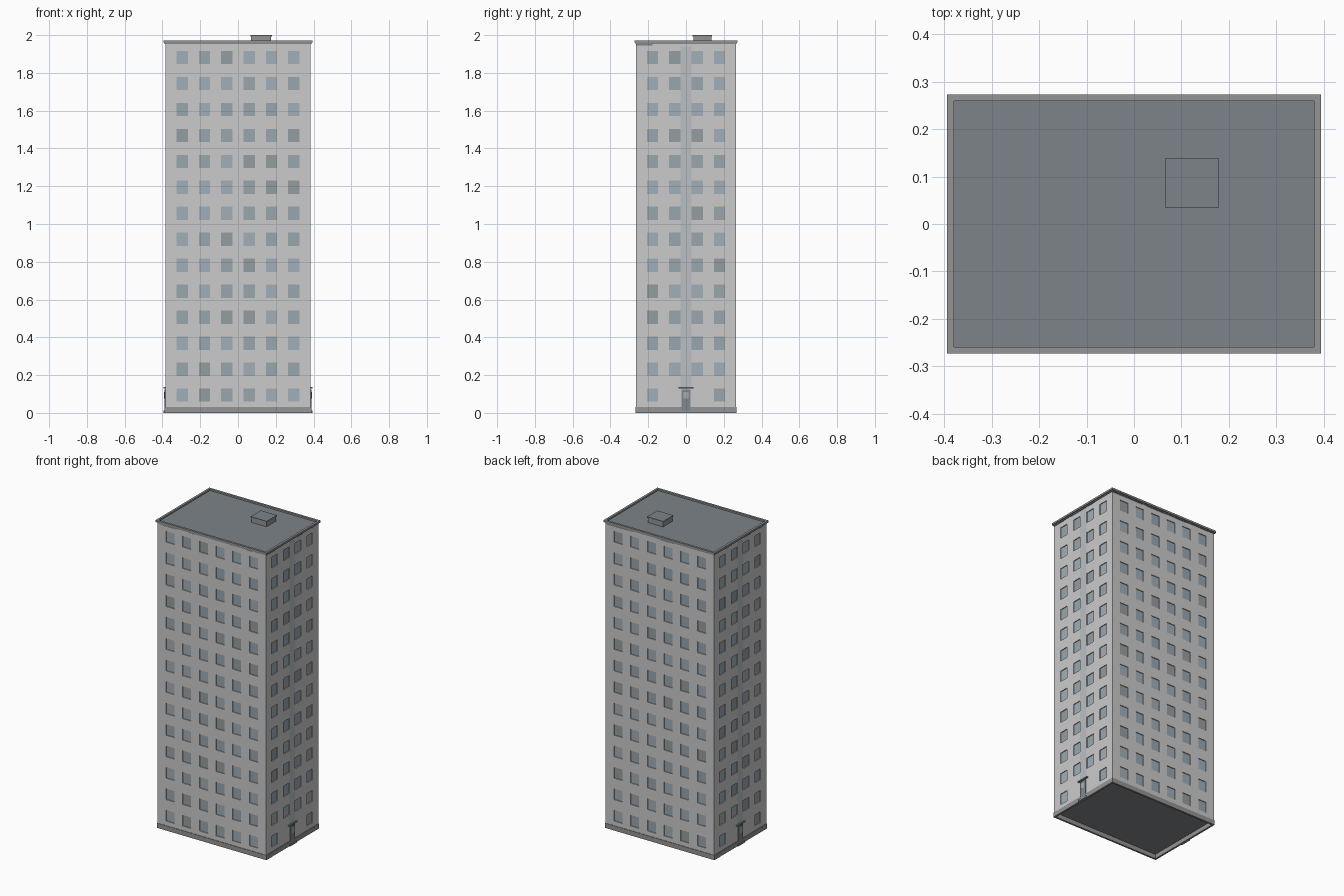
import bpy, bmesh, random
from math import pi
from mathutils import Matrix

if "Cube" in bpy.data.objects:
    bpy.data.objects.remove(bpy.data.objects["Cube"])

random.seed(4)
WX, WY, ROOF = 0.384, 0.264, 1.957
COLS = [0.0592 * k for k in (-5, -3, -1, 1, 3, 5)]
ROWS = [0.094 + 0.1375 * i for i in range(14)]
HW, HH, DEPTH = 0.030, 0.035, 0.005


def material(name, rgb):
    m = bpy.data.materials.new(name)
    m.diffuse_color = (*rgb, 1)
    m.use_nodes = True
    m.node_tree.nodes["Principled BSDF"].inputs["Base Color"].default_value = m.diffuse_color
    return m


wall = material("wall_grey", (0.62, 0.61, 0.60))
panes = [material("pane_%d" % i, c) for i, c in enumerate(
    [(0.36, 0.43, 0.48), (0.32, 0.38, 0.43), (0.30, 0.34, 0.36)])]
strip_mat = material("stair_strip", (0.50, 0.53, 0.55))
dark = material("dark_trim", (0.24, 0.25, 0.26))
roof_mat = material("roof_felt", (0.20, 0.23, 0.25))
base_mat = material("plinth_grey", (0.30, 0.30, 0.30))
door_mat = material("door_grey", (0.20, 0.25, 0.28))


def finish(name, bm, mats):
    me = bpy.data.meshes.new(name)
    bm.to_mesh(me)
    bm.free()
    for m in mats:
        me.materials.append(m)
    ob = bpy.data.objects.new(name, me)
    bpy.context.collection.objects.link(ob)
    return ob


def box(name, x, y, z, mat):
    bm = bmesh.new()
    size = [b - a for a, b in (x, y, z)]
    mid = [(a + b) / 2 for a, b in (x, y, z)]
    bmesh.ops.create_cube(bm, size=1, matrix=Matrix.Translation(mid) @ Matrix.Diagonal((*size, 1)))
    return finish(name, bm, [mat])


def ring(name, ox, oy, t, z0, z1, mat):
    # rectangular frame, open in the middle
    bm = bmesh.new()
    loops = []
    for x, y, z in ((ox, oy, z0), (ox, oy, z1), (ox - t, oy - t, z1), (ox - t, oy - t, z0)):
        loops.append([bm.verts.new((sx * x, sy * y, z)) for sx, sy in ((-1, -1), (1, -1), (1, 1), (-1, 1))])
    for k in range(4):
        a, b = loops[k], loops[(k + 1) % 4]
        for i in range(4):
            j = (i + 1) % 4
            bm.faces.new((a[i], a[j], b[j], b[i]))
    bmesh.ops.recalc_face_normals(bm, faces=bm.faces)
    return finish(name, bm, [mat])


def facade(name, half, dist, cols, turn, skip_inner):
    # wall grid whose window cells are pushed inwards
    us = [-half] + [c + s * HW for c in cols for s in (-1, 1)] + [half]
    zs = [0.0] + [r + s * HH for r in ROWS for s in (-1, 1)] + [ROOF]
    bm = bmesh.new()
    v = [[bm.verts.new((u, -dist, z)) for z in zs] for u in us]
    windows = []
    for i in range(len(us) - 1):
        for j in range(len(zs) - 1):
            f = bm.faces.new((v[i][j], v[i + 1][j], v[i + 1][j + 1], v[i][j + 1]))
            if i % 2 and j % 2:
                inner = abs(cols[i // 2]) < 0.1
                if not (skip_inner and inner and j == 1):
                    windows.append(f)
    for f in windows:
        new = bmesh.ops.extrude_discrete_faces(bm, faces=[f])["faces"][0]
        for vert in new.verts:
            vert.co.y += DEPTH
        new.material_index = random.choice((1, 1, 2, 2, 3))
    bmesh.ops.rotate(bm, verts=bm.verts, matrix=Matrix.Rotation(turn, 3, 'Z'))
    finish(name, bm, [wall] + panes)


# four facades
facade("front_facade", WX, WY, COLS, 0, False)
facade("right_facade", WY, WX, COLS[1:5], pi / 2, True)
facade("back_facade", WX, WY, COLS, pi, False)
facade("left_facade", WY, WX, COLS[1:5], -pi / 2, True)

# hollow plinth and underside
ring("plinth", WX + 0.004, WY + 0.003, 0.012, 0.0, 0.03, base_mat)
box("underside", (-WX + 0.006, WX - 0.006), (-WY + 0.006, WY - 0.006), (0.028, 0.032), dark)

# roof deck, stepped cornice, hatch
box("roof_deck", (-WX, WX), (-WY, WY), (1.945, 1.962), roof_mat)
ring("cornice_lower", 0.388, 0.268, 0.008, 1.953, 1.961, dark)
ring("cornice_cap", 0.394, 0.273, 0.014, 1.960, 1.972, base_mat)
box("roof_hatch", (0.069, 0.175), (0.039, 0.134), (1.96, 1.995), base_mat)
box("hatch_lid", (0.065, 0.179), (0.035, 0.138), (1.993, 2.0), roof_mat)

# entrances and stairwell strips on both short sides
for side, s in (("right", 1), ("left", -1)):
    def out(a, b):
        return tuple(sorted((s * a, s * b)))
    box(side + "_stair_strip", out(WX - 0.004, WX + 0.001), (-0.029, 0.029), (0.138, 1.94), strip_mat)
    box(side + "_door", out(WX - 0.004, WX + 0.005), (-0.024, 0.024), (0.01, 0.125), dark)
    box(side + "_door_leaf", out(WX, WX + 0.006), (-0.018, 0.018), (0.012, 0.118), door_mat)
    box(side + "_door_pane", out(WX, WX + 0.0065), (-0.012, 0.012), (0.075, 0.11), panes[0])
    box(side + "_canopy", out(WX - 0.004, 0.394), (-0.04, 0.04), (0.13, 0.138), dark)
    box(side + "_step", out(WX - 0.004, 0.394), (-0.035, 0.035), (0.0, 0.012), base_mat)
